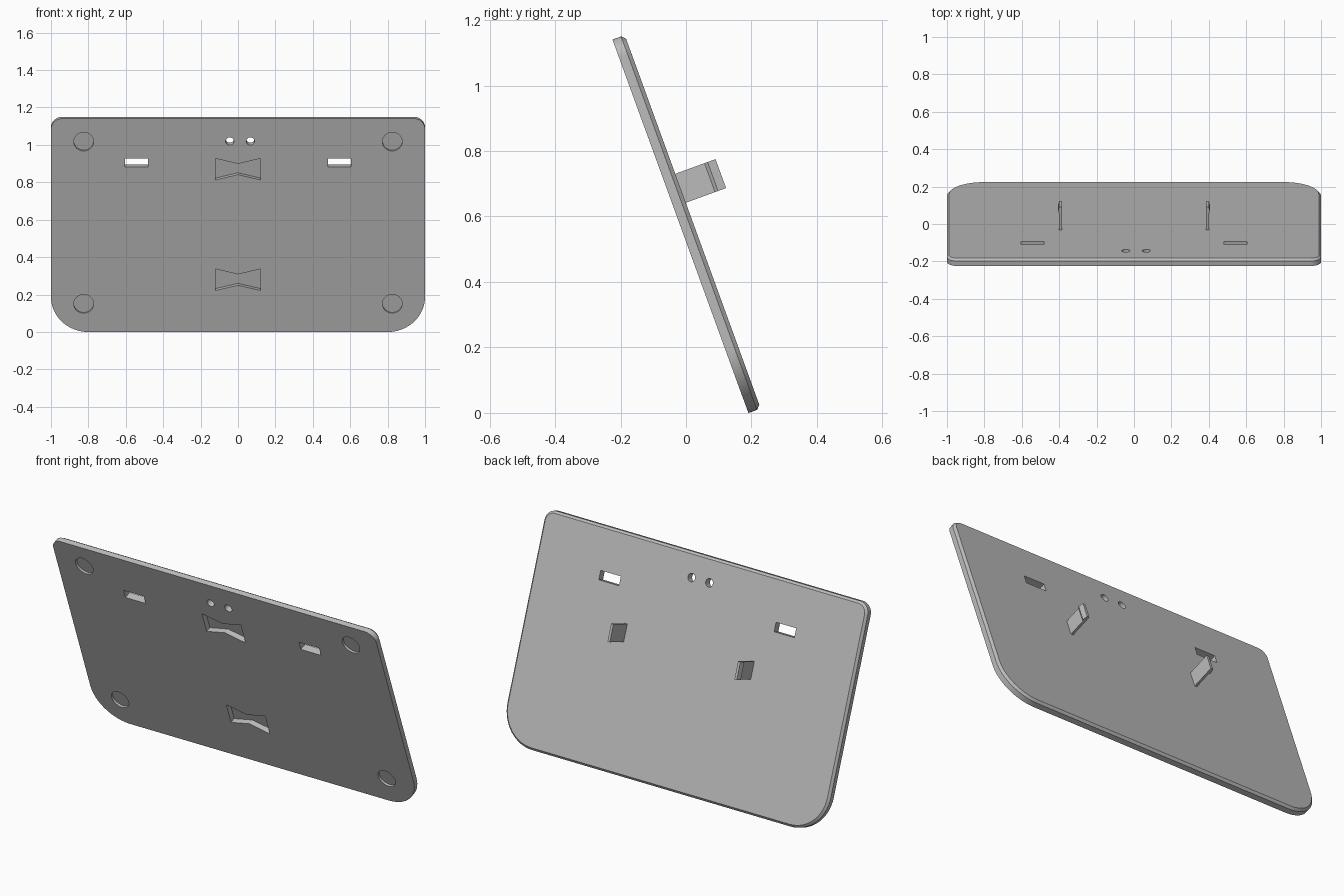
import bpy, bmesh
from math import cos, sin, pi, radians
from mathutils import Matrix, Vector

cube = bpy.data.objects.get("Cube")
if cube:
    bpy.data.objects.remove(cube, do_unlink=True)

# Leaning frame: x across, y from front face to back, z up along the panel
LEAN = Matrix.Translation((0, -0.017, 0.570)) @ Matrix.Rotation(radians(20), 4, 'X')
THICK, CHAMFER = 0.04, 0.012
HALF_H = 0.607

grey = bpy.data.materials.new("plain_grey")
grey.use_nodes = True
COLOUR = (0.5, 0.5, 0.5, 1)
grey.diffuse_color = COLOUR
grey.node_tree.nodes["Principled BSDF"].inputs["Base Color"].default_value = COLOUR


def loft(bm, rings):
    """Join equal-length rings of points into a capped solid."""
    loops = [[bm.verts.new(p) for p in ring] for ring in rings]
    bm.faces.new(loops[0])
    bm.faces.new(loops[-1][::-1])
    n = len(loops[0])
    for a, b in zip(loops, loops[1:]):
        for i in range(n):
            j = (i + 1) % n
            bm.faces.new((a[i], b[i], b[j], a[j]))


def make_object(name, bm):
    bmesh.ops.recalc_face_normals(bm, faces=bm.faces)
    mesh = bpy.data.meshes.new(name)
    bm.to_mesh(mesh)
    bm.free()
    mesh.materials.append(grey)
    obj = bpy.data.objects.new(name, mesh)
    obj.matrix_world = LEAN
    bpy.context.collection.objects.link(obj)
    return obj


def outline(inset, depth, steps=16):
    """Rounded panel outline: tight top corners, wide bottom corners."""
    ring = []
    corners = [(1, 1, 0.06), (-1, 1, 0.06), (-1, -1, 0.2), (1, -1, 0.2)]
    for quarter, (sx, sz, r) in enumerate(corners):
        for i in range(steps + 1):
            a = (quarter + i / steps) * pi / 2
            ring.append((sx * (1 - r) + (r - inset) * cos(a), depth,
                         sz * (HALF_H - r) + (r - inset) * sin(a)))
    return ring


def circle(x, z, r, n=32):
    return [(x + r * cos(2 * pi * i / n), z + r * sin(2 * pi * i / n)) for i in range(n)]


def bowtie(z):
    w, end, waist = 0.12, 0.061, 0.031
    return [(-w, z - end), (0, z - waist), (w, z - end),
            (w, z + end), (0, z + waist), (-w, z + end)]


# Panel with a chamfer round the back edge
bm = bmesh.new()
loft(bm, [outline(0, 0), outline(0, THICK - CHAMFER), outline(CHAMFER, THICK)])
panel = make_object("panel", bm)

# Cutter for recesses and through holes
cut = bmesh.new()


def add_cut(shape, depth):
    loft(cut, [[(x, d, z) for x, z in shape] for d in (-0.02, depth)])


THROUGH = THICK + 0.02
for side in (-1, 1):
    for z in (0.476, -0.447):                     # foot recesses
        add_cut(circle(side * 0.825, z, 0.053), 0.012)
    slot = [(x, z) for x, z in ((0.48, 0.332), (0.605, 0.332), (0.605, 0.381), (0.48, 0.381))]
    add_cut([(side * x, z) for x, z in slot], THROUGH)
for z in (0.319, -0.31):                          # bow-tie pockets
    add_cut(bowtie(z), 0.03)
for x in (-0.044, 0.066):                         # cable holes
    add_cut(circle(x, 0.478, 0.022), THROUGH)
cutter = make_object("cutter", cut)
cutter.hide_render = True

mod = panel.modifiers.new("openings", 'BOOLEAN')
mod.operation, mod.solver, mod.object = 'DIFFERENCE', 'EXACT', cutter
bpy.context.view_layer.objects.active = panel
panel.select_set(True)
bpy.ops.object.modifier_apply(modifier=mod.name)
bpy.data.objects.remove(cutter, do_unlink=True)
bpy.ops.object.shade_smooth_by_angle(angle=radians(25))

# Snap tabs on the back, barbs facing outward
profile = [(0.386, 0.035), (0.400, 0.035), (0.400, 0.135),
           (0.407, 0.145), (0.400, 0.171), (0.386, 0.171)]
for side, name in ((1, "left_snap_tab"), (-1, "right_snap_tab")):
    bm = bmesh.new()
    loft(bm, [[(side * x, d, z) for x, d in profile] for z in (0.062, 0.156)])
    make_object(name, bm)
